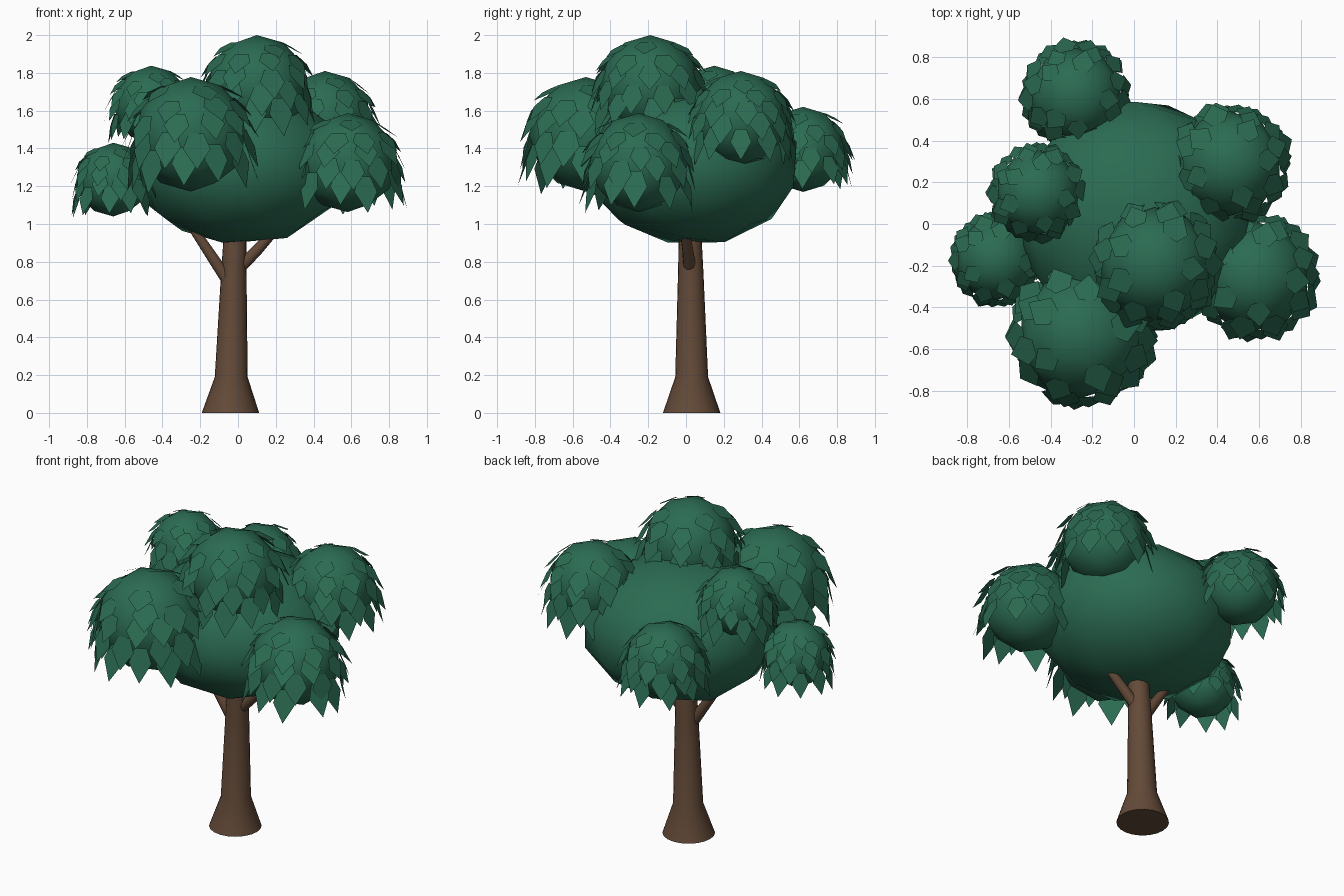
import bpy, bmesh, math, random
from mathutils import Vector, Matrix

if "Cube" in bpy.data.objects:
    bpy.data.objects.remove(bpy.data.objects["Cube"])

random.seed(4)


def material(name, color):
    m = bpy.data.materials.new(name)
    m.diffuse_color = (*color, 1)
    m.use_nodes = True
    m.node_tree.nodes["Principled BSDF"].inputs["Base Color"].default_value = m.diffuse_color
    return m


GREEN = material("leaf green", (0.024, 0.148, 0.085))
BROWN = material("bark brown", (0.124, 0.068, 0.039))


def finish(bm, name, mat, smooth=True):
    me = bpy.data.meshes.new(name)
    bm.to_mesh(me)
    bm.free()
    me.materials.append(mat)
    for p in me.polygons:
        p.use_smooth = smooth
    ob = bpy.data.objects.new(name, me)
    bpy.context.collection.objects.link(ob)
    if smooth:
        bpy.ops.object.select_all(action='DESELECT')
        ob.select_set(True)
        bpy.context.view_layer.objects.active = ob
        bpy.ops.object.shade_smooth_by_angle(angle=math.radians(45))
    return ob


def tube(name, stations, sides, level=False):
    """Tapered tube through (x, y, z, radius) stations."""
    bm = bmesh.new()
    axis = Vector(stations[-1][:3]) - Vector(stations[0][:3])
    rot = Matrix() if level else axis.to_track_quat('Z', 'Y').to_matrix().to_4x4()
    rings = []
    for x, y, z, r in stations:
        ring = []
        for i in range(sides):
            a = math.tau * i / sides
            offset = rot @ Vector((r * math.cos(a), r * math.sin(a), 0))
            ring.append(bm.verts.new(Vector((x, y, z)) + offset))
        rings.append(ring)
    for lo, hi in zip(rings, rings[1:]):
        for i in range(sides):
            j = (i + 1) % sides
            bm.faces.new((lo[i], lo[j], hi[j], hi[i]))
    bm.faces.new(rings[0][::-1])
    bm.faces.new(rings[-1])
    return finish(bm, name, BROWN)


def ball(name, center, radii, tilt):
    bm = bmesh.new()
    bmesh.ops.create_icosphere(bm, subdivisions=2, radius=1,
                               matrix=Matrix.Rotation(tilt, 4, 'X'))
    bmesh.ops.scale(bm, vec=radii, verts=bm.verts)
    bmesh.ops.translate(bm, vec=center, verts=bm.verts)
    return finish(bm, name, GREEN)


# Leaf rows on a clump: polar angle of the root, leaf count, outward lift, length
ROWS = [(33, 5, 0, 0.50), (51, 8, 2, 0.55), (68, 10, 6, 0.60),
        (86, 11, 14, 0.64), (103, 11, 28, 0.74)]
# Leaf outline: across (fraction of clump radius) and along (fraction of length)
LEAF = [(-0.13, 0), (0.13, 0), (0.24, 0.42), (0, 1), (-0.24, 0.42)]


def leaves(name, center, r):
    bm = bmesh.new()
    for k, (polar, count, lift, length) in enumerate(ROWS):
        for i in range(count):
            az = math.tau * (i + 0.5 * (k % 2) + random.uniform(-0.2, 0.2)) / count
            th = math.radians(polar + random.uniform(-4, 4))
            up = math.radians(lift + random.uniform(-3, 5))
            out = Vector((math.sin(th) * math.cos(az), math.sin(th) * math.sin(az), math.cos(th)))
            down = Vector((math.cos(th) * math.cos(az), math.cos(th) * math.sin(az), -math.sin(th)))
            side = out.cross(down)
            along = down * math.cos(up) + out * math.sin(up)
            root = Vector(center) + out * r * 0.99
            size = r * random.uniform(0.92, 1.08)
            bm.faces.new([bm.verts.new(root + side * u * size + along * v * length * size)
                          for u, v in LEAF])
    # Face the leaves outwards
    for f in bm.faces:
        f.normal_update()
        if f.normal.dot(f.calc_center_median() - Vector(center)) < 0:
            f.normal_flip()
    return finish(bm, name, GREEN, smooth=False)


# Trunk with flared foot
tube("trunk", [(-0.04, 0.03, 0, 0.152), (-0.036, 0.03, 0.19, 0.087),
               (-0.022, 0.025, 0.75, 0.067), (-0.012, 0.02, 1.05, 0.056)], 20, level=True)

# Branches
tube("left_branch", [(-0.06, 0.01, 0.71, 0.034), (-0.16, 0.005, 0.86, 0.029),
                     (-0.28, 0.0, 1.04, 0.022)], 10)
tube("right_branch", [(0.0, 0.02, 0.76, 0.034), (0.10, 0.01, 0.86, 0.030),
                      (0.26, -0.02, 1.04, 0.022)], 10)

# Main crown
ball("crown", (0.01, 0.035, 1.31), (0.585, 0.575, 0.425), math.radians(17))

# Leafy clumps: name, center, radius
CLUMPS = [
    ("top", (0.10, -0.19, 1.73), 0.27),
    ("front_left", (-0.25, -0.53, 1.475), 0.303),
    ("front_right", (0.58, -0.25, 1.325), 0.262),
    ("back_right", (0.46, 0.29, 1.56), 0.25),
    ("back_left", (-0.28, 0.62, 1.395), 0.225),
    ("upper_left", (-0.46, 0.15, 1.635), 0.203),
    ("lower_left", (-0.66, -0.17, 1.235), 0.195),
]
for label, center, r in CLUMPS:
    ball(label + "_clump", center, (r, r, r), 0)
    leaves(label + "_leaves", center, r)
